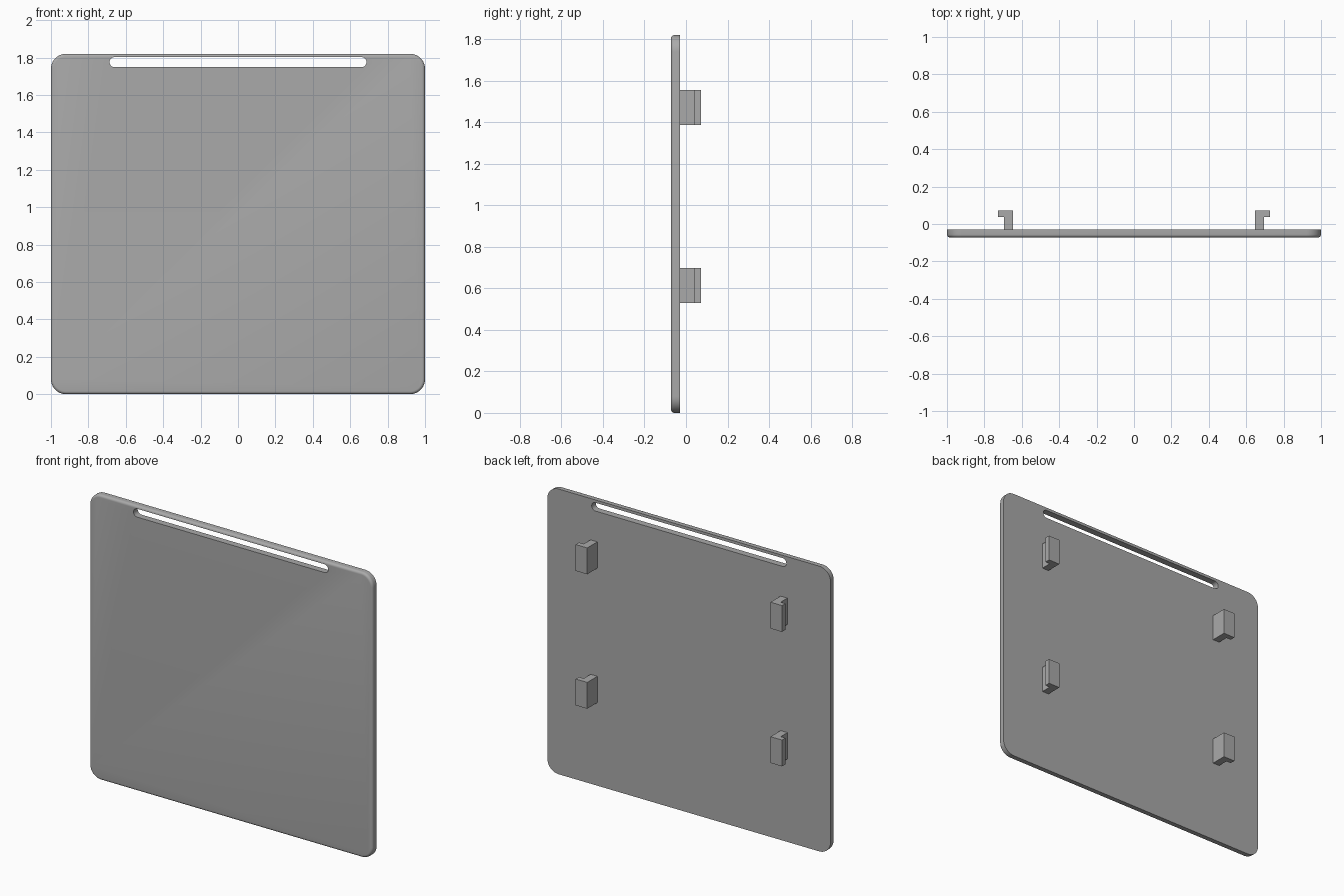
import bpy, bmesh, math

if "Cube" in bpy.data.objects:
    bpy.data.objects.remove(bpy.data.objects["Cube"])

grey = bpy.data.materials.new("plain_grey")
grey.diffuse_color = (0.4, 0.4, 0.4, 1)
grey.use_nodes = True
grey.node_tree.nodes["Principled BSDF"].inputs["Base Color"].default_value = grey.diffuse_color


def rounded_rect(x0, x1, z0, z1, r, n=10):
    """Counter-clockwise rounded rectangle in the xz plane."""
    pts = []
    corners = ((x1 - r, z0 + r, -90), (x1 - r, z1 - r, 0),
               (x0 + r, z1 - r, 90), (x0 + r, z0 + r, 180))
    for cx, cz, start in corners:
        for i in range(n + 1):
            a = math.radians(start + 90 * i / n)
            pts.append((cx + r * math.cos(a), cz + r * math.sin(a)))
    return pts


def loft(name, rings):
    """Closed solid from (y, outline) rings."""
    bm = bmesh.new()
    loops = [[bm.verts.new((x, y, z)) for x, z in pts] for y, pts in rings]
    for a, b in zip(loops, loops[1:]):
        for i in range(len(a)):
            j = (i + 1) % len(a)
            bm.faces.new((a[i], a[j], b[j], b[i]))
    bm.faces.new(loops[0])
    bm.faces.new(loops[-1])
    bmesh.ops.remove_doubles(bm, verts=bm.verts, dist=1e-5)
    bmesh.ops.recalc_face_normals(bm, faces=bm.faces)
    me = bpy.data.meshes.new(name)
    bm.to_mesh(me)
    bm.free()
    ob = bpy.data.objects.new(name, me)
    me.materials.append(grey)
    bpy.context.collection.objects.link(ob)
    return ob


# Plate with a small round-over on its front edge
FRONT, BACK, F = -0.072, -0.03, 0.016
rings = [(BACK, rounded_rect(-1, 1, 0, 1.82, 0.08))]
for k in range(6):
    a = math.radians(90 * k / 5)
    d = F * (1 - math.cos(a))
    rings.append((FRONT + F - F * math.sin(a),
                  rounded_rect(-1 + d, 1 - d, d, 1.82 - d, 0.08 - d)))
plate = loft("panel", rings)

# Long handle slot near the top
slot = rounded_rect(-0.687, 0.687, 1.749, 1.802, 0.0264)
cutter = loft("slot_cutter", [(-0.2, slot), (0.1, slot)])
cutter.hide_render = True
cutter.hide_viewport = True
mod = plate.modifiers.new("slot", "BOOLEAN")
mod.operation = "DIFFERENCE"
mod.solver = "EXACT"
mod.object = cutter
bpy.context.view_layer.objects.active = plate
plate.select_set(True)
bpy.ops.object.modifier_apply(modifier="slot")
bpy.data.objects.remove(cutter)
bpy.ops.object.shade_smooth_by_angle(angle=math.radians(30))

# Four L-shaped hooks on the back, lips pointing outwards
profile = [(0.647, BACK), (0.695, BACK), (0.695, 0.038),
           (0.728, 0.038), (0.728, 0.072), (0.647, 0.072)]
for side, s in (("left", -1), ("right", 1)):
    for level, z0 in (("lower", 0.53), ("upper", 1.388)):
        bm = bmesh.new()
        face = bm.faces.new([bm.verts.new((s * x, y, z0)) for x, y in profile])
        ext = bmesh.ops.extrude_face_region(bm, geom=[face])
        top = [v for v in ext["geom"] if isinstance(v, bmesh.types.BMVert)]
        bmesh.ops.translate(bm, verts=top, vec=(0, 0, 0.168))
        bmesh.ops.recalc_face_normals(bm, faces=bm.faces)
        me = bpy.data.meshes.new(f"{level}_{side}_hook")
        bm.to_mesh(me)
        bm.free()
        me.materials.append(grey)
        bpy.context.collection.objects.link(bpy.data.objects.new(me.name, me))
